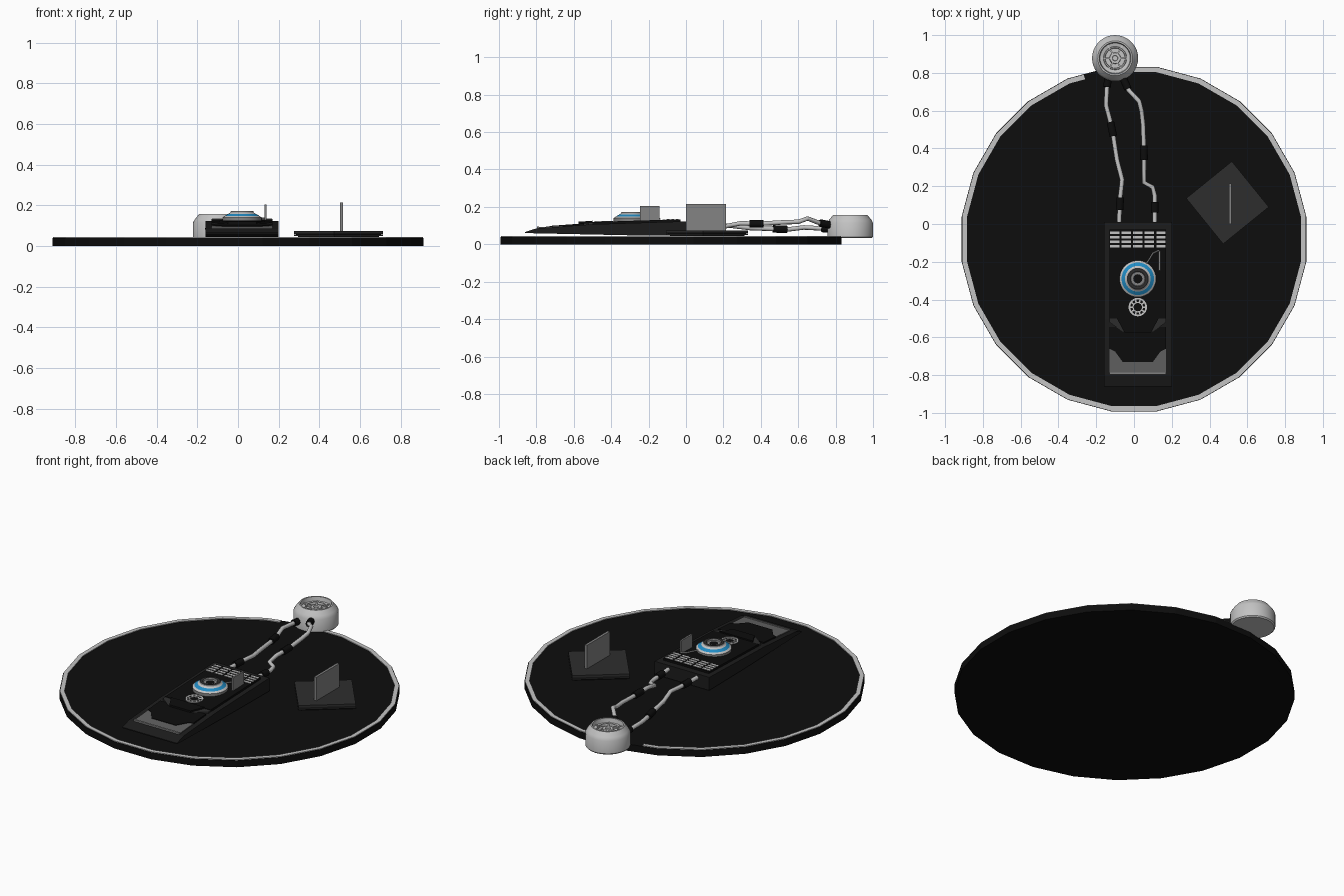
import bpy, bmesh, math
from mathutils import Vector

cube = bpy.data.objects.get("Cube")
if cube:
    bpy.data.objects.remove(cube)


def material(name, r, g, b):
    m = bpy.data.materials.new(name)
    m.use_nodes = True
    m.diffuse_color = (r, g, b, 1)
    m.node_tree.nodes["Principled BSDF"].inputs["Base Color"].default_value = (r, g, b, 1)
    return m


BLACK = material("black", .004, .004, .004)
FRAME = material("charcoal", .012, .012, .012)
PLATE = material("dark grey", .027, .027, .027)
TRAY = material("medium grey", .12, .12, .12)
STEEL = material("steel grey", .23, .23, .23)
LIGHT = material("light grey", .55, .55, .55)
BLUE = material("blue", .015, .26, .55)

CX = .02   # console centre line


def finish(name, bm, mats, smooth=False):
    bmesh.ops.recalc_face_normals(bm, faces=bm.faces)
    mesh = bpy.data.meshes.new(name)
    bm.to_mesh(mesh)
    bm.free()
    ob = bpy.data.objects.new(name, mesh)
    bpy.context.collection.objects.link(ob)
    for m in mats:
        mesh.materials.append(m)
    if smooth:
        bpy.ops.object.select_all(action='DESELECT')
        ob.select_set(True)
        bpy.context.view_layer.objects.active = ob
        bpy.ops.object.shade_smooth_by_angle(angle=math.radians(35))
    return ob


def prism(name, bottom, top, mat):
    """Solid between two matching outlines."""
    bm = bmesh.new()
    a = [bm.verts.new(p) for p in bottom]
    b = [bm.verts.new(p) for p in top]
    bm.faces.new(a)
    bm.faces.new(b)
    for i in range(len(a)):
        j = (i + 1) % len(a)
        bm.faces.new((a[i], a[j], b[j], b[i]))
    return finish(name, bm, [mat])


def box(name, lo, hi, mat):
    outline = [(lo[0], lo[1]), (hi[0], lo[1]), (hi[0], hi[1]), (lo[0], hi[1])]
    return prism(name, [(x, y, lo[2]) for x, y in outline],
                 [(x, y, hi[2]) for x, y in outline], mat)


def lathe(name, profile, centre, n, mats, bands=None, offset=0, smooth=True):
    """Spin (radius, z) points; bands gives a material slot per profile step."""
    bm = bmesh.new()
    rings = []
    for r, z in profile:
        count = n if r > 0 else 1
        rings.append([bm.verts.new((centre[0] + r * math.cos(offset + math.tau * k / n),
                                    centre[1] + r * math.sin(offset + math.tau * k / n), z))
                      for k in range(count)])
    for s in range(len(rings) - 1):
        a, b = rings[s], rings[s + 1]
        for k in range(n):
            quad = [a[k % len(a)], a[(k + 1) % len(a)], b[(k + 1) % len(b)], b[k % len(b)]]
            f = bm.faces.new(list(dict.fromkeys(quad)))
            f.material_index = bands[s] if bands else 0
    return finish(name, bm, mats, smooth)


# Sloping top of the console
SIDE = [(-.86, .066), (-.8, .085), (-.5, .107), (.01, .123)]


def top_z(y):
    for (y0, z0), (y1, z1) in zip(SIDE, SIDE[1:]):
        if y <= y1:
            break
    return z0 + (z1 - z0) * (y - y0) / (y1 - y0)


def slope_plate(name, half, lo, hi, mat):
    """Plate on the slope; half is the right outline, mirrored about the centre line."""
    outline = [(CX + x, y) for x, y in half] + [(CX - x, y) for x, y in reversed(half)]
    return prism(name, [(x, y, top_z(y) + lo) for x, y in outline],
                 [(x, y, top_z(y) + hi) for x, y in outline], mat)


# Round base with a broken rim stripe
N, R, BY = 24, .92, -.08
STEP = math.tau / N
lathe("base_disc", [(0, 0), (R, 0), (R, .04), (0, .04)], (0, BY), N, [BLACK],
      offset=STEP / 2, smooth=False)


def rim_point(a, inset, z):
    r = R * math.cos(STEP / 2) / math.cos((a - STEP / 2) % STEP - STEP / 2) - inset
    return (r * math.cos(a), BY + r * math.sin(a), z)


start, end = math.radians(107), math.radians(450)
angles = [start] + [STEP * (k + .5) for k in range(2 * N)
                    if start < STEP * (k + .5) < end] + [end]
bm = bmesh.new()
loops = [[bm.verts.new(rim_point(a, i, z)) for i, z in
          ((.003, .04), (.003, .044), (.028, .044), (.028, .04))] for a in angles]
for p, q in zip(loops, loops[1:]):
    for i in range(3):
        bm.faces.new((p[i], p[i + 1], q[i + 1], q[i]))
finish("rim_stripe", bm, [LIGHT])

# Console body and raised decks
outline = SIDE + [(.01, .045), (-.3, .048), (-.86, .06)]
prism("console_body", [(-.16, y, z) for y, z in outline],
      [(.20, y, z) for y, z in outline], FRAME)
slope_plate("rear_deck", [(.15, -.03), (.15, -.5)], -.002, .012, BLACK)
slope_plate("step_panel", [(.15, -.501), (.15, -.52), (.08, -.57)], -.002, .010, PLATE)
slope_plate("step_flap", [(.11, -.501), (.07, -.575)], -.002, .019, BLACK)
slope_plate("front_deck", [(.15, -.545), (.15, -.66), (.12, -.675), (.08, -.73)],
            -.002, .008, BLACK)
slope_plate("front_tray", [(.15, -.655), (.15, -.79)], -.002, .005, TRAY)
slope_plate("tray_lip", [(.15, -.787), (.15, -.797)], -.002, .009, STEEL)

# Vent dashes
for row in range(4):
    y = -.04 - .024 * row
    for col in range(5):
        x = CX + (col - 2) * .0615
        box("vent_dash", (x - .025, y - .013, top_z(y) + .008),
            (x + .025, y, top_z(y) + .0145), LIGHT)

# Main dial
lathe("main_dial", [(.097, .12), (.097, .14), (.086, .148), (.068, .158), (.058, .165),
                    (.055, .172), (.04, .172), (.037, .164), (.024, .164), (0, .164)],
      (CX, -.29), 32, [LIGHT, BLUE, STEEL, BLACK, PLATE],
      [2, 0, 1, 0, 2, 4, 2, 2, 3])

# Small dial with spokes
SY = -.44
zs = top_z(SY) + .012
for r_in, r_out in ((.040, .049), (.022, .028)):
    lathe("small_dial_ring", [(r_in, zs - .004), (r_in, zs + .004),
                              (r_out, zs + .004), (r_out, zs - .004)],
          (CX, SY), 24, [LIGHT], smooth=False)
for k in range(10):
    d = Vector((math.cos(math.tau * k / 10), math.sin(math.tau * k / 10), 0))
    s = Vector((-d.y, d.x, 0)) * .004
    c = Vector((CX, SY, zs))
    quad = [c + d * .026 - s, c + d * .042 - s, c + d * .042 + s, c + d * .026 + s]
    prism("small_dial_spoke", [p.copy() for p in quad],
          [p + Vector((0, 0, .003)) for p in quad], LIGHT)

# Console fin, diamond stand and its upright fin
box("console_fin", (.130, -.245, .12), (.140, -.142, .205), STEEL)


def diamond(name, half, z0, z1, mat):
    pts = [Vector((.495, .113)) + Vector((half * math.cos(t), half * math.sin(t)))
           for t in [math.radians(84 + 90 * k) for k in range(4)]]
    return prism(name, [(p.x, p.y, z0) for p in pts], [(p.x, p.y, z1) for p in pts], mat)


diamond("stand_foot", .2, .04, .05, BLACK)
diamond("stand_lower_plate", .22, .049, .057, PLATE)
diamond("stand_upper_plate", .22, .06, .075, PLATE)
diamond("stand_core", .21, .055, .062, BLACK)
box("stand_fin", (.502, 0, .07), (.517, .215, .215), STEEL)

# Round puck with a ringed recess
PUCK = (-.1, .878)
lathe("puck", [(0, .033), (.116, .033), (.122, .04), (.122, .115), (.112, .132),
               (.092, .157), (.084, .157), (.08, .132), (.062, .128), (.06, .138),
               (.054, .138), (.052, .126), (.03, .126), (.028, .136), (.015, .136),
               (.013, .128), (0, .128)], PUCK, 36, [LIGHT])
for k in range(6):
    d = Vector((math.cos(math.tau * k / 6), math.sin(math.tau * k / 6), 0))
    s = Vector((-d.y, d.x, 0)) * .004
    c = Vector((PUCK[0], PUCK[1], .126))
    quad = [c + d * .028 - s, c + d * .08 - s, c + d * .08 + s, c + d * .028 + s]
    prism("puck_spoke", quad, [p + Vector((0, 0, .01)) for p in quad], LIGHT)


# Cables with sleeves
def tube(name, points, radius, mat):
    cu = bpy.data.curves.new(name, 'CURVE')
    cu.dimensions = '3D'
    cu.bevel_depth = radius
    cu.bevel_resolution = 2
    cu.use_fill_caps = True
    sp = cu.splines.new('POLY')
    sp.points.add(len(points) - 1)
    for p, co in zip(sp.points, points):
        p.co = (*co, 1)
    cu.materials.append(mat)
    ob = bpy.data.objects.new(name, cu)
    bpy.context.collection.objects.link(ob)


def at_y(path, y):
    for a, b in zip(path, path[1:]):
        if a[1] <= y <= b[1]:
            return Vector(a).lerp(Vector(b), (y - a[1]) / (b[1] - a[1]))


right_cable = [(-.079, -.01, .1), (-.074, .13, .1), (-.063, .235, .1), (-.09, .34, .087),
               (-.11, .47, .082), (-.127, .55, .08), (-.148, .63, .09),
               (-.143, .72, .085), (-.135, .8, .08)]
left_cable = [(.11, -.01, .1), (.11, .15, .09), (.098, .195, .09), (.053, .22, .098),
              (.053, .29, .112), (.053, .4, .11), (.048, .53, .118), (.04, .6, .12),
              (.027, .65, .138), (-.03, .71, .115), (-.065, .79, .1)]
for side, path, sleeves in (("right", right_cable, ((.075, .14), (.465, .54), (.725, .78))),
                            ("left", left_cable, ((.06, .115), (.34, .415), (.715, .78)))):
    tube(side + "_cable", path, .012, LIGHT)
    for y0, y1 in sleeves:
        tube(side + "_cable_sleeve", [at_y(path, y0), at_y(path, y1)], .02, BLACK)

# Thin lead from the dial to the console fin
tube("dial_lead", [(.065, -.21, .14), (.085, -.18, .14), (.1, -.155, .138),
                   (.13, -.14, .136), (.135, -.15, .134)], .004, LIGHT)
